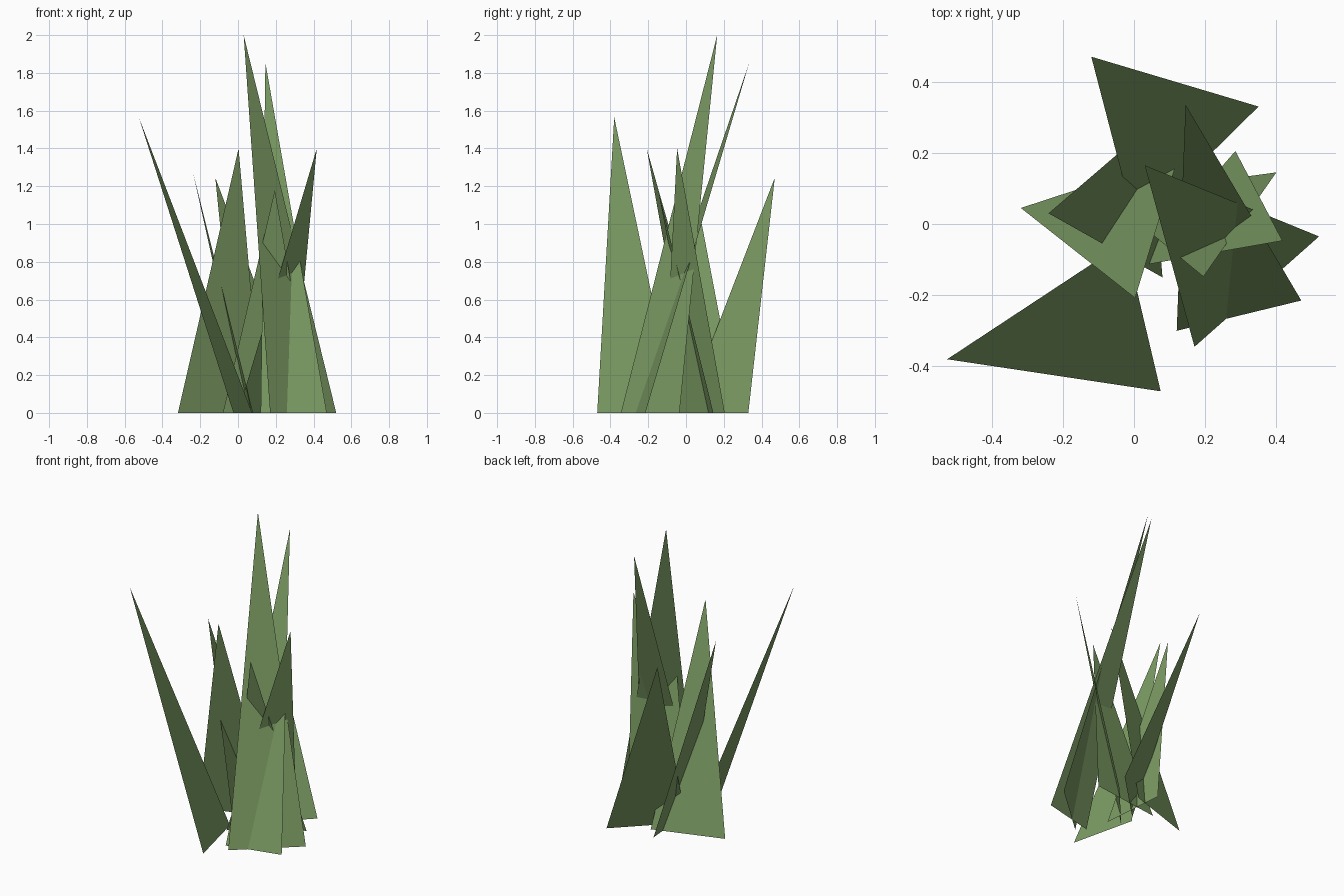
import bpy
import bmesh
from mathutils import Vector

# Remove the default cube if it is there
default_cube = bpy.data.objects.get("Cube")
if default_cube:
    bpy.data.objects.remove(default_cube, do_unlink=True)

# One flat green for the whole tuft
GREEN = (0.20, 0.33, 0.125, 1.0)
grass_green = bpy.data.materials.new("grass_green")
grass_green.use_nodes = True
grass_green.diffuse_color = GREEN
shader = next(n for n in grass_green.node_tree.nodes if n.type == "BSDF_PRINCIPLED")
shader.inputs["Base Color"].default_value = GREEN
shader.inputs["Roughness"].default_value = 0.9


def make_blade(name, base_start, base_end, tip):
    """A single flat blade: a base edge on the ground tapering to a tip."""
    bm = bmesh.new()
    corners = [Vector((*base_start, 0)), Vector((*base_end, 0)), Vector(tip)]
    face = bm.faces.new([bm.verts.new(corner) for corner in corners])
    face.normal_update()
    if face.normal.z < 0:
        face.normal_flip()
    mesh = bpy.data.meshes.new(name)
    bm.to_mesh(mesh)
    bm.free()
    mesh.materials.append(grass_green)
    blade = bpy.data.objects.new(name, mesh)
    bpy.context.collection.objects.link(blade)
    return blade


# Tall blades leaning backwards
make_blade("tallest_blade", (0.17, -0.345), (0.52, -0.035), (0.03, 0.165, 2.0))
make_blade("tall_back_blade", (0.12, -0.30), (0.47, -0.215), (0.145, 0.335, 1.855))

# Outer blades leaning away from the middle
make_blade("front_right_blade", (0.075, -0.47), (-0.024, -0.05), (-0.525, -0.38, 1.565))
make_blade("back_blade", (0.35, 0.33), (0.005, -0.01), (-0.12, 0.47, 1.245))
make_blade("right_blade", (0.08, -0.15), (0.045, 0.275), (-0.24, 0.03, 1.28))
make_blade("left_blade", (0.0, -0.12), (0.285, 0.205), (0.417, -0.047, 1.4))

# Inner blades leaning forwards
make_blade("wide_front_blade", (-0.318, 0.045), (0.125, 0.19), (0.003, -0.208, 1.4))
make_blade("short_front_blade", (0.40, 0.145), (-0.08, 0.08), (0.195, -0.148, 1.18))
